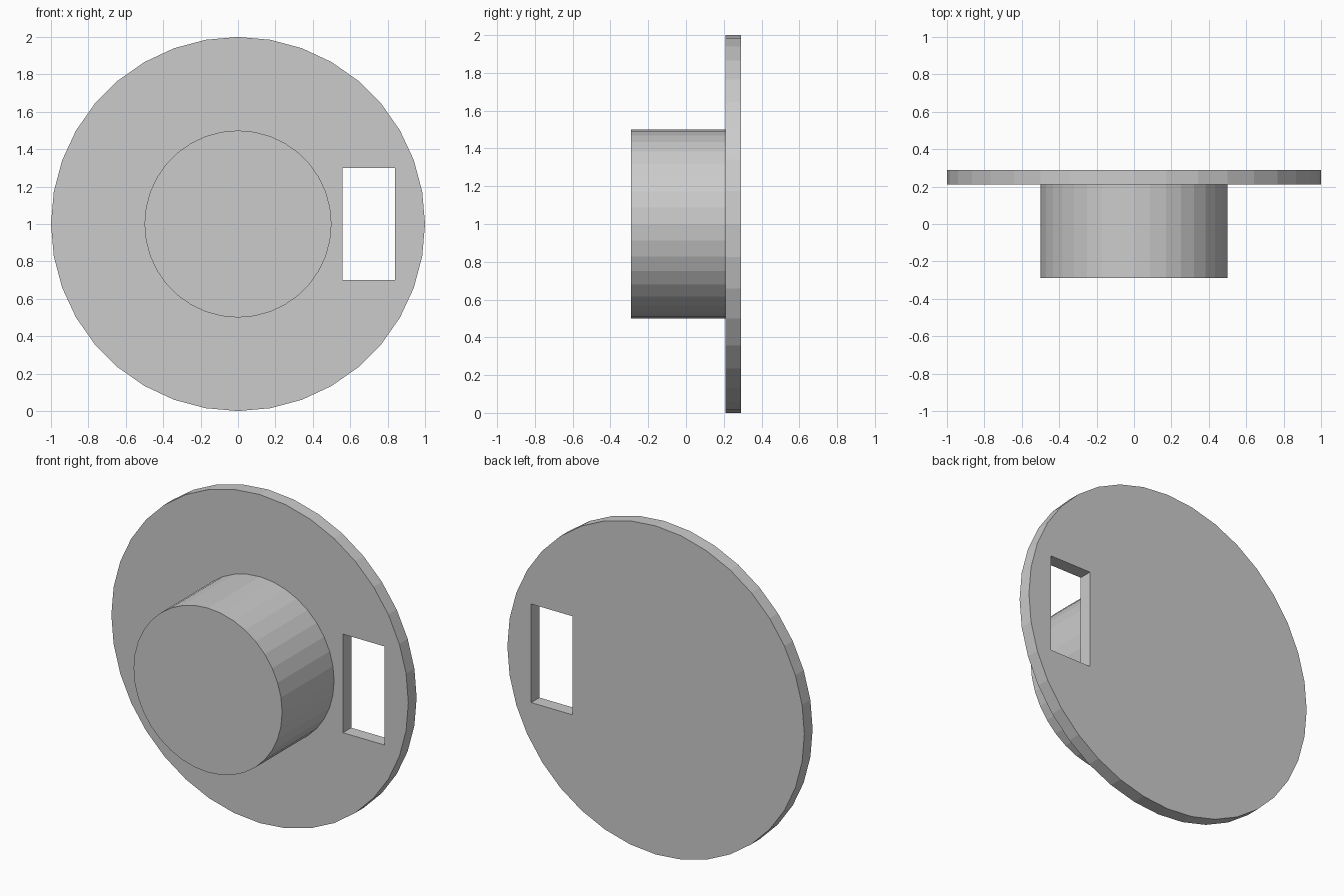
import bpy
from math import pi

if "Cube" in bpy.data.objects:
    bpy.data.objects.remove(bpy.data.objects["Cube"])

SIDES = 36
CENTRE_Z = 1.0


def disc(name, radius, y0, y1):
    """Cylinder along y, between y0 and y1."""
    bpy.ops.mesh.primitive_cylinder_add(
        vertices=SIDES, radius=radius, depth=y1 - y0,
        location=(0, (y0 + y1) / 2, CENTRE_Z), rotation=(pi / 2, 0, 0))
    ob = bpy.context.object
    ob.name = name
    bpy.ops.object.transform_apply(location=True, rotation=True, scale=True)
    return ob


# Thin round plate at the back
plate = disc("plate", 1.0, 0.21, 0.29)

# Rectangular window through the plate
bpy.ops.mesh.primitive_cube_add(size=1, location=(0.70, 0.25, CENTRE_Z))
cutter = bpy.context.object
cutter.name = "window_cutter"
cutter.scale = (0.28, 0.4, 0.60)
cutter.hide_render = True
bpy.ops.object.transform_apply(location=True, rotation=True, scale=True)

cut = plate.modifiers.new("window", 'BOOLEAN')
cut.operation = 'DIFFERENCE'
cut.solver = 'EXACT'
cut.object = cutter
bpy.context.view_layer.objects.active = plate
bpy.ops.object.modifier_apply(modifier=cut.name)
bpy.data.objects.remove(cutter)

# Solid hub standing on the front of the plate
hub = disc("hub", 0.5, -0.29, 0.21)
